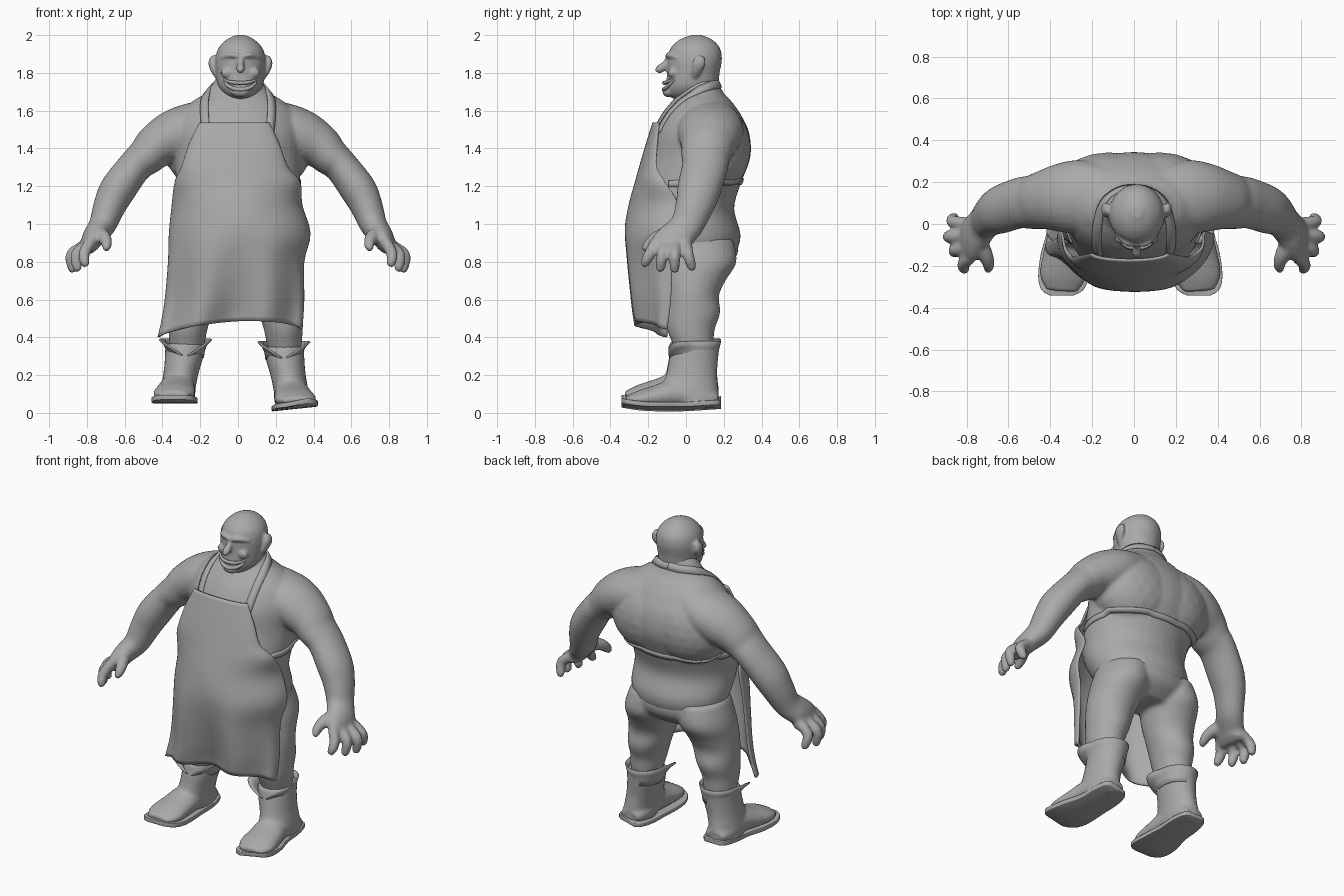
import bpy, bmesh, math
from mathutils import Vector
from mathutils.bvhtree import BVHTree

cube = bpy.data.objects.get("Cube")
if cube:
    bpy.data.objects.remove(cube)

grey = bpy.data.materials.new("clay_grey")
grey.use_nodes = True
grey.diffuse_color = (0.4, 0.4, 0.4, 1)
grey.node_tree.nodes["Principled BSDF"].inputs["Base Color"].default_value = (0.4, 0.4, 0.4, 1)


def make(name, bm):
    bmesh.ops.recalc_face_normals(bm, faces=bm.faces)
    mesh = bpy.data.meshes.new(name)
    bm.to_mesh(mesh)
    bm.free()
    mesh.materials.append(grey)
    for p in mesh.polygons:
        p.use_smooth = True
    ob = bpy.data.objects.new(name, mesh)
    bpy.context.collection.objects.link(ob)
    return ob


def spline(rows, steps=5):
    """Smooth interpolation through rows of numbers."""
    rows = [Vector(r) for r in rows]
    out = []
    for i in range(len(rows) - 1):
        a, b, c, d = (rows[min(max(i + k, 0), len(rows) - 1)] for k in (-1, 0, 1, 2))
        for s in range(steps):
            t = s / steps
            out.append(b + (c - a) * (t / 2) + (a * 2 - b * 5 + c * 4 - d) * (t * t / 2)
                       + (b * 3 - a - c * 3 + d) * (t ** 3 / 2))
    return out + [rows[-1]]


def tube(bm, rows, n=24, up=(0, 1, 0), axis=None):
    """Closed loft; each row is x, y, z, radius across, radius along up."""
    rows = spline(rows)
    pts = [Vector(r[:3]) for r in rows]
    rings = []
    for i, r in enumerate(rows):
        t = Vector(axis) if axis else pts[min(i + 1, len(pts) - 1)] - pts[max(i - 1, 0)]
        u = t.normalized().cross(Vector(up)).normalized()
        v = u.cross(t.normalized())
        rings.append([bm.verts.new(pts[i] + u * r[3] * math.cos(a) + v * r[4] * math.sin(a))
                      for a in (math.tau * k / n for k in range(n))])
    for a, b in zip(rings, rings[1:]):
        for k in range(n):
            bm.faces.new((a[k], a[(k + 1) % n], b[(k + 1) % n], b[k]))
    bm.faces.new(rings[0])
    bm.faces.new(rings[-1][::-1])


def stack(bm, rows, cx=0.0):
    """Upright loft; each row is z, half width, front y, back y."""
    tube(bm, [(cx, (f + b) / 2, z, w, (b - f) / 2) for z, w, f, b in rows], 40, axis=(0, 0, 1))


def ball(bm, loc, size):
    res = bmesh.ops.create_icosphere(bm, subdivisions=3, radius=1)
    for v in res["verts"]:
        v.co = Vector([c * s + l for c, s, l in zip(v.co, size, loc)])


def fuse(ob, voxel=0.011, smooth=5):
    m = ob.modifiers.new("fuse", "REMESH")
    m.mode, m.voxel_size, m.use_smooth_shade = "VOXEL", voxel, True
    m = ob.modifiers.new("soften", "SMOOTH")
    m.factor, m.iterations = 0.5, smooth


def sheet(name, grid, thick):
    bm = bmesh.new()
    vs = [[bm.verts.new(p) for p in row] for row in grid]
    for a, b in zip(vs, vs[1:]):
        for k in range(len(a) - 1):
            bm.faces.new((a[k], a[k + 1], b[k + 1], b[k]))
    ob = make(name, bm)
    m = ob.modifiers.new("thickness", "SOLIDIFY")
    m.thickness, m.offset = thick, 0
    return ob


# Torso with arms and hands
bm = bmesh.new()
stack(bm, [(.83, .2, -.06, .22), (.87, .28, -.14, .272), (.95, .31, -.2, .288), (1.08, .315, -.265, .255),
           (1.2, .325, -.245, .285), (1.35, .335, -.205, .34), (1.48, .34, -.18, .335), (1.58, .31, -.13, .29),
           (1.65, .24, -.075, .24), (1.7, .165, -.035, .195), (1.8, .1, 0, .15)])
for s in (1, -1):
    ball(bm, (s * .12, .145, 1.4), (.27, .198, .24))
    tube(bm, [(s * x, y, z, a, b) for x, y, z, a, b in (
        (.1, .13, 1.56, .11, .14), (.25, .13, 1.505, .135, .175), (.35, .125, 1.458, .138, .165),
        (.43, .115, 1.412, .12, .142), (.485, .105, 1.36, .103, .13), (.547, .1, 1.304, .091, .122),
        (.635, .07, 1.185, .096, .116), (.68, .045, 1.095, .086, .102), (.718, .005, .995, .072, .088),
        (.762, -.05, .935, .06, .095), (.787, -.075, .89, .048, .112), (.807, -.08, .855, .03, .1))])
    for y0, tip in ((-.16, (.81, -.215, .775)), (-.105, (.85, -.135, .75)),
                    (-.05, (.875, -.06, .745)), (.0, (.86, .03, .755))):
        tube(bm, [(s * .785, y0, .9, .032, .032), (s * (tip[0] + .005), (y0 + tip[1]) / 2 - .005, .84, .031, .031),
                  (s * tip[0], tip[1], tip[2] + .02, .026, .026), (s * (tip[0] - .008), tip[1], tip[2], .016, .016)], 12)
    tube(bm, [(s * .75, -.07, .955, .045, .045), (s * .708, -.15, .93, .036, .036),
              (s * .695, -.2, .89, .028, .028), (s * .7, -.225, .86, .016, .016)], 12)
body = make("torso_and_arms", bm)
fuse(body)

# Head with ears, nose and brow
bm = bmesh.new()
hx = .013
stack(bm, [(1.655, .04, -.05, .1), (1.685, .085, -.095, .15), (1.73, .118, -.105, .17), (1.8, .129, -.1, .178),
           (1.87, .133, -.097, .19), (1.93, .117, -.082, .18), (1.975, .075, -.035, .14),
           (2.001, .022, .03, .08)], hx)
for s in (1, -1):
    tube(bm, [(hx + s * .115, .04, 1.765, .01, .015), (hx + s * .138, .055, 1.81, .018, .026),
              (hx + s * .15, .07, 1.855, .02, .035), (hx + s * .14, .075, 1.89, .012, .02)], 12)
    tube(bm, [(hx, -.098, 1.885, .012, .012), (hx + s * .05, -.09, 1.895, .014, .014),
              (hx + s * .1, -.045, 1.88, .008, .008)], 12, up=(0, 0, 1))
    ball(bm, (hx + s * .07, -.07, 1.8), (.034, .026, .028))
ball(bm, (hx, -.09, 1.7), (.05, .035, .03))
tube(bm, [(hx, -.08, 1.885, .015, .015), (hx, -.115, 1.84, .02, .02), (hx, -.14, 1.82, .023, .022),
          (hx, -.162, 1.813, .008, .008)], 16, up=(1, 0, 0))
head = make("head", bm)
fuse(head, .008, 3)

# Grinning lips
for name, drop, r in (("upper_lip", .025, .011), ("lower_lip", .06, .013)):
    bm = bmesh.new()
    tube(bm, [(hx + .088 * math.sin(a), -.055 - .06 * math.cos(a), 1.772 - drop * math.cos(a),
               r * (.25 + .75 * math.cos(a)), r * (.25 + .75 * math.cos(a)))
              for a in (math.radians(d) for d in range(-90, 91, 30))], 10, up=(0, 0, 1))
    make(name, bm)

# Trousers
bm = bmesh.new()
stack(bm, [(.75, .2, -.04, .18), (.82, .28, -.1, .262), (.9, .3, -.14, .275), (.98, .27, -.14, .22)])
for s, dx in ((1, 0), (-1, -.025)):
    tube(bm, [(s * x + dx, (f + b) / 2, z, w, (b - f) / 2) for x, z, w, f, b in (
        (.15, .92, .14, -.11, .25), (.175, .8, .155, -.12, .268), (.195, .7, .148, -.12, .21),
        (.212, .62, .138, -.11, .175), (.228, .53, .12, -.11, .182), (.24, .44, .103, -.1, .152),
        (.245, .36, .092, -.07, .145), (.25, .28, .07, -.04, .12))], axis=(0, 0, 1))
fuse(make("trousers", bm), .013, 6)

# Boots, soles and flaring tops split at the front
for side, s, dx, dz, roll in (("left", 1, 0, 0, .012), ("right", -1, -.035, .03, 0)):
    bm = bmesh.new()
    tube(bm, [(s * x + dx, (f + b) / 2, z + dz * .6, w, (b - f) / 2) for z, x, w, f, b in (
        (.04, .285, .09, -.06, .175), (.12, .28, .092, -.13, .172), (.2, .265, .094, -.105, .165),
        (.28, .25, .102, -.09, .17), (.35, .243, .107, -.075, .177))], axis=(0, 0, 1))
    tube(bm, [(s * x + dx, y, z + dz, w, h) for x, y, z, w, h in (
        (.28, .165, .065, .065, .04), (.28, .08, .085, .09, .06), (.285, -.05, .1, .093, .08),
        (.295, -.15, .085, .105, .065), (.305, -.25, .072, .11, .046), (.31, -.32, .065, .075, .02))], up=(0, 0, 1))
    fuse(make(side + "_boot", bm), .011, 4)

    bm = bmesh.new()
    rim = spline([(.28, .185, .04), (.28, .165, .075), (.28, .08, .095), (.283, -.03, .097), (.295, -.14, .115),
                  (.302, -.25, .121), (.307, -.315, .1), (.31, -.342, .055)], 3)
    rows = []
    for x, y, w in rim:
        z = .02 + dz + .02 * (max(0, -y - .15) / .19) ** 2 + .012 * max(0, y) / .18
        rows.append([bm.verts.new((s * x + dx + a * w, y, z + h + roll * a * s))
                     for a, h in ((-1, 0), (1, 0), (1, .026), (-1, .026))])
    for a, b in zip(rows, rows[1:]):
        for k in range(4):
            bm.faces.new((a[k], a[(k + 1) % 4], b[(k + 1) % 4], b[k]))
    bm.faces.new(rows[0])
    bm.faces.new(rows[-1])
    sole = make(side + "_sole", bm)
    m = sole.modifiers.new("round_edge", "BEVEL")
    m.width, m.segments = .008, 2

    grid = []
    for k in range(41):
        a = math.radians(-90 + 5 + k * 350 / 40)
        front = max(0, -math.sin(a))
        flare = .012 + .16 * (front * math.cos(a)) ** 2 + .035 * abs(math.cos(a)) * front
        cx = s * .243 + dx
        grid.append([(cx + (.094 + f * .008 + f * f * flare) * math.cos(a),
                      .05 + (.112 + f * .012 + f * f * flare * .7) * math.sin(a),
                      .28 + f * (.1 - .09 * front ** 5) + dz * .4) for f in (0, .35, .7, 1)])
    sheet(side + "_boot_top", grid, .008)

# Apron: bib, waist and folded skirt
rows = spline([(1.535, -.2, .16, -.172, -.14), (1.42, -.255, .215, -.208, -.15), (1.3, -.295, .26, -.243, -.155),
               (1.22, -.33, .325, -.265, -.11), (1.1, -.345, .335, -.298, -.04), (.95, -.36, .378, -.322, -.05),
               (.8, -.365, .345, -.312, -.07), (.6, -.385, .345, -.28, -.08), (.45, -.42, .335, -.25, -.1)], 4)
grid = []
for z, xl, xr, front, edge in rows:
    low = min(1, max(0, (1.0 - z) / .5))
    line = []
    for k in range(61):
        u = k / 30 - 1
        a = u * math.pi / 2
        fold = .038 * low * math.cos(u * 9.5 - .1) * math.cos(a)
        hem = low ** 3 * (.035 * math.cos(u * 2.6 - .3) + .015 * u)
        line.append(((xl + xr) / 2 + (xr - xl) / 2 * math.sin(a), edge + (front - edge) * math.cos(a) + fold, z + hem))
    grid.append(line)
sheet("apron", grid, .012)

# Bands that follow the body surface
dg = bpy.context.evaluated_depsgraph_get()
dg.update()
surface = BVHTree.FromObject(body, dg)


def band(name, pts, width):
    pts = spline(pts, 6)
    hits = [surface.find_nearest(p)[:2] for p in pts]
    grid = []
    for i, (p, n) in enumerate(hits):
        t = hits[min(i + 1, len(hits) - 1)][0] - hits[max(i - 1, 0)][0]
        w = n.cross(t).normalized() * width / 2
        grid.append([p + n * .002 - w, p + n * .004, p + n * .002 + w])
    sheet(name, grid, .01)


for side, s in (("left", 1), ("right", -1)):
    band(side + "_neck_strap", [(s * .17, -.15, 1.49), (s * .175, -.08, 1.59), (s * .165, .02, 1.67),
                                (s * .13, .11, 1.72), (s * .06, .17, 1.74), (0, .18, 1.745)], .045)
band("waist_tie", [(.36 * math.cos(a), .02 + .3 * math.sin(a), 1.215)
                   for a in (math.radians(d) for d in range(-25, 206, 23))], .035)
